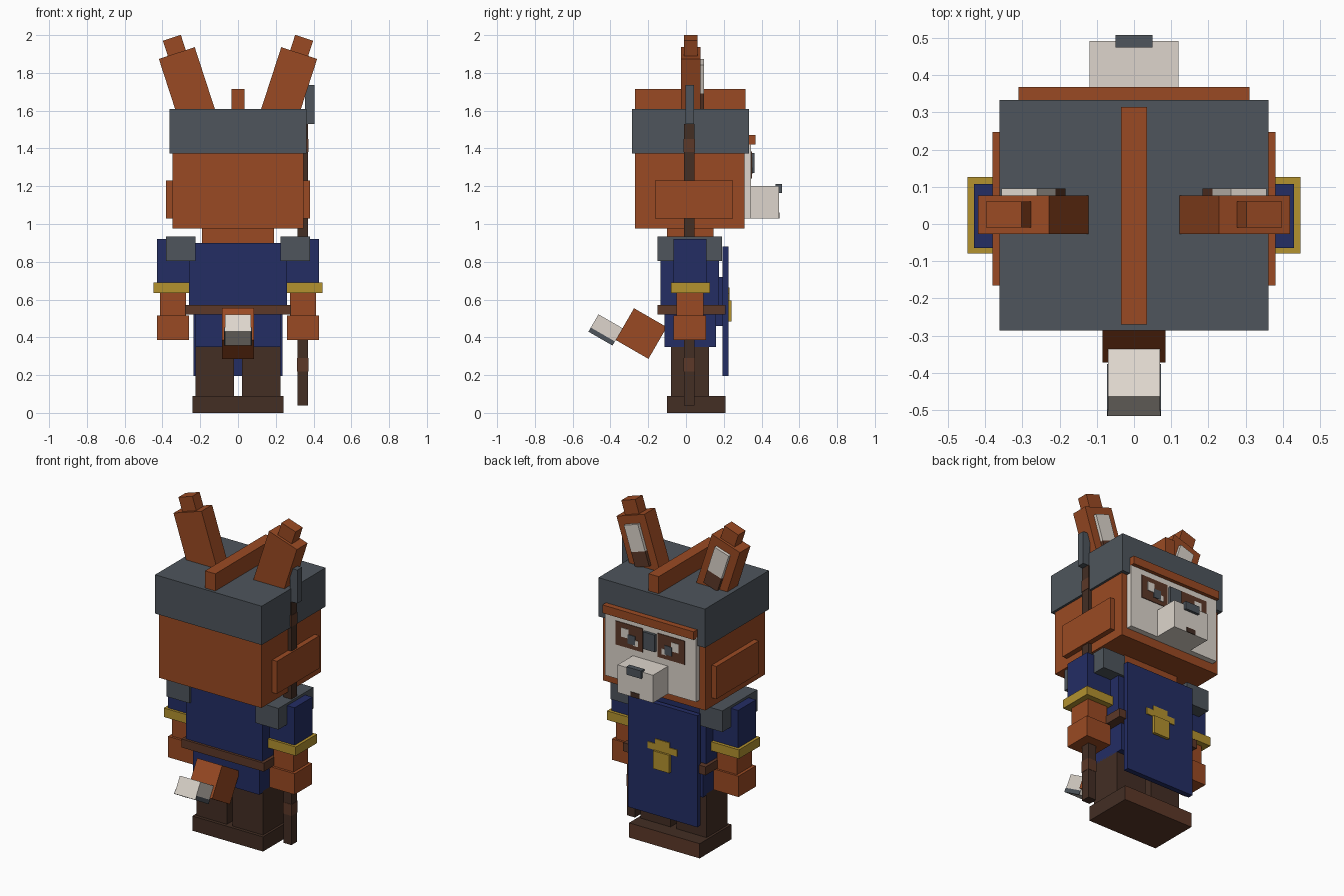
import bpy, math
from mathutils import Matrix, Vector

if "Cube" in bpy.data.objects:
    bpy.data.objects.remove(bpy.data.objects["Cube"])


def material(name, code):
    chans = [int(code[i:i + 2], 16) / 255 for i in (0, 2, 4)]
    m = bpy.data.materials.new(name)
    m.diffuse_color = [((c + 0.055) / 1.055) ** 2.4 for c in chans] + [1]
    m.use_nodes = True
    m.node_tree.nodes["Principled BSDF"].inputs["Base Color"].default_value = m.diffuse_color
    return m


ORANGE = material("orange_fur", "9A4A23")
CREAM = material("cream_fur", "DDD5CC")
SLATE = material("slate_metal", "4E555C")
NAVY = material("navy_cloth", "232D64")
GOLD = material("gold_trim", "B3922F")
DARK = material("dark_brown", "432E24")
BROWN = material("mid_brown", "5C3828")


def box(name, x, y, z, mat, pivot=None, rot=(0, 0, 0)):
    """Box from ranges; with a pivot the ranges are local to that turned frame."""
    bpy.ops.mesh.primitive_cube_add(size=1)
    o = bpy.context.object
    o.name = o.data.name = name
    mid = Vector([(r[0] + r[1]) / 2 for r in (x, y, z)])
    size = [abs(r[1] - r[0]) for r in (x, y, z)]
    mesh = Matrix.Translation(mid) @ Matrix.Diagonal((*size, 1))
    if pivot:
        mesh = Matrix.Translation(pivot) @ Matrix.Rotation(rot[0], 4, 'X') @ Matrix.Rotation(rot[1], 4, 'Y') @ mesh
    o.data.transform(mesh)
    o.data.materials.append(mat)
    return o


def pair(name, x, y, z, mat):
    """Right and left copies of a box."""
    return [box(side + name, (s * x[0], s * x[1]), y, z, mat)
            for s, side in ((1, "right_"), (-1, "left_"))]


# Head and helmet
box("head", (-.348, .348), (-.27, .31), (.975, 1.5), ORANGE)
box("helmet", (-.362, .362), (-.287, .333), (1.372, 1.61), SLATE)
box("crest", (-.035, .035), (-.27, .315), (1.6, 1.715), ORANGE)
box("brow", (-.31, .31), (.32, .368), (1.42, 1.47), ORANGE)
pair("cheek", (.34, .38), (-.165, .248), (1.03, 1.23), ORANGE)

# Face
box("face_panel", (-.31, .31), (.3, .345), (1.03, 1.425), CREAM)
box("muzzle", (-.12, .12), (.33, .492), (1.03, 1.2), CREAM)
box("nose", (-.05, .05), (.475, .508), (1.165, 1.213), SLATE)
box("mouth", (-.03, .03), (.49, .495), (1.03, 1.06), DARK)
box("nose_bridge", (-.04, .04), (.34, .362), (1.27, 1.375), SLATE)
pair("eye", (.05, .235), (.343, .349), (1.24, 1.385), BROWN)
pair("eye_white", (.145, .195), (.347, .352), (1.30, 1.355), CREAM)
pair("eye_glint", (.08, .115), (.347, .352), (1.265, 1.30), CREAM)
pair("pupil", (.1, .15), (.347, .353), (1.27, 1.325), SLATE)

# Ears, leaning outwards
for s, side in ((1, "right_"), (-1, "left_")):
    top, lean = (s * .324, 0, 1.905), (0, s * math.radians(18))
    box(side + "ear", (-.1, .1), (-.027, .076), (-.36, 0), ORANGE, top, lean)
    box(side + "ear_tip", (-.05, .05), (-.01, .06), (-.02, .085), ORANGE, top, lean)
    box(side + "inner_ear", (-.05, .05), (.07, .095), (-.21, -.05), CREAM, top, lean)
    box(side + "inner_ear_base", (-.05, .05), (.07, .095), (-.3, -.21), BROWN, top, lean)

# Body
box("neck", (-.19, .19), (-.1, .145), (.88, .98), ORANGE)
box("torso", (-.26, .26), (-.135, .175), (.55, .9), NAVY)
box("skirt", (-.225, .225), (-.115, .158), (.35, .55), NAVY)
box("belt", (-.28, .28), (-.15, .21), (.52, .572), BROWN)
box("tabard_backing", (-.2, .2), (.15, .198), (.46, .72), NAVY)
box("tabard", (-.235, .235), (.193, .225), (.195, .88), NAVY)
box("emblem", (-.055, .055), (.22, .242), (.485, .595), GOLD)
box("emblem_bar", (-.1, .1), (.223, .23), (.595, .635), GOLD)
box("emblem_cap", (-.05, .05), (.223, .23), (.635, .665), GOLD)

# Arms
pair("shoulder_guard", (.225, .38), (-.15, .19), (.805, .935), SLATE)
pair("sleeve", (.255, .43), (-.065, .108), (.68, .92), NAVY)
pair("cuff", (.26, .448), (-.08, .127), (.635, .69), GOLD)
pair("forearm", (.275, .412), (-.05, .092), (.5, .64), ORANGE)
pair("hand", (.26, .43), (-.065, .105), (.387, .515), ORANGE)

# Legs and boots, with lighter toes and soles
pair("leg", (.02, .225), (-.08, .122), (.08, .36), DARK)
for boot in pair("boot", (0, .24), (-.1, .21), (0, .09), DARK):
    boot.data.materials.append(BROWN)
    for f in boot.data.polygons:
        if f.center.y > .2 or f.center.z < .01:
            f.material_index = 1

# Tail, tilted; local -y runs to the tip
base, tilt = (0, -.237, .42), (math.radians(-30), 0)
box("tail", (-.085, .085), (-.1, .1), (-.097, .097), ORANGE, base, tilt)
box("tail_tip", (-.07, .07), (-.247, -.1), (-.13, -.025), CREAM, base, tilt)
pair_tip = ((-.073, -.066), (.066, .073))
for x, side in zip(pair_tip, ("left_", "right_")):
    box(side + "tail_tip_patch", x, (-.247, -.1), (-.131, -.106), SLATE, base, tilt)

# Staff with a metal head and a few lighter bands
box("staff", (.315, .37), (-.01, .046), (.04, 1.53), DARK)
box("staff_head", (.355, .405), (-.003, .043), (1.53, 1.735), SLATE)
for z in (.22, 1.38):
    box("staff_band", (.313, .372), (-.012, .048), (z, z + .07), BROWN)
